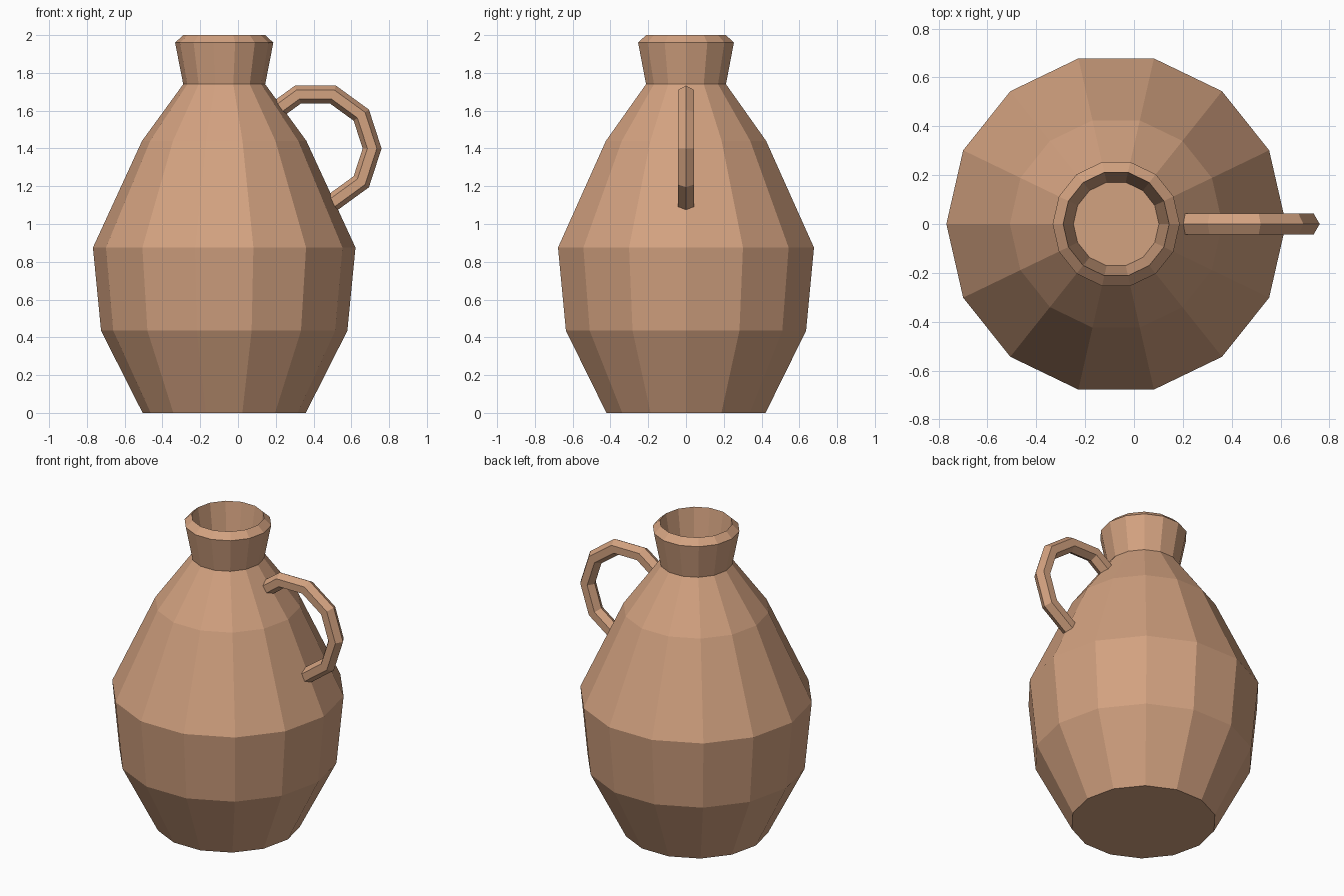
import bpy
import math

if "Cube" in bpy.data.objects:
    bpy.data.objects.remove(bpy.data.objects["Cube"], do_unlink=True)

SIDES = 14
AXIS_X = -0.073

# Fired clay colour
clay = bpy.data.materials.new("terracotta_clay")
clay.use_nodes = True
colour = (0.65, 0.36, 0.216, 1.0)
clay.diffuse_color = colour
clay.node_tree.nodes["Principled BSDF"].inputs["Base Color"].default_value = colour


def lathe(name, profile, sides):
    """Turn (radius, height) pairs about z, closing both ends with a flat cap."""
    verts, faces = [], []
    for radius, z in profile:
        for i in range(sides):
            a = math.tau * i / sides
            verts.append((radius * math.cos(a), radius * math.sin(a), z))
    for ring in range(len(profile) - 1):
        low, high = ring * sides, (ring + 1) * sides
        for i in range(sides):
            j = (i + 1) % sides
            faces.append((low + i, low + j, high + j, high + i))
    faces.append(tuple(reversed(range(sides))))
    faces.append(tuple(range(len(verts) - sides, len(verts))))
    mesh = bpy.data.meshes.new(name)
    mesh.from_pydata(verts, [], faces)
    mesh.materials.append(clay)
    obj = bpy.data.objects.new(name, mesh)
    bpy.context.collection.objects.link(obj)
    return obj


# Jug body: belly, shoulder, flared neck, bevelled lip and shallow mouth
profile = [
    (0.432, 0.0), (0.652, 0.435), (0.695, 0.875), (0.435, 1.44),
    (0.217, 1.74), (0.26, 1.96), (0.217, 2.0), (0.175, 1.74),
]
body = lathe("jug_body", profile, SIDES)
body.location.x = AXIS_X

# Ring handle, partly sunk into the shoulder
bpy.ops.mesh.primitive_torus_add(
    major_segments=10, minor_segments=6, major_radius=0.30, minor_radius=0.05,
    location=(0.41, 0, 1.40), rotation=(math.pi / 2, 0, 0))
handle = bpy.context.object
handle.name = "handle"
handle.data.materials.append(clay)
bpy.ops.object.shade_flat()
